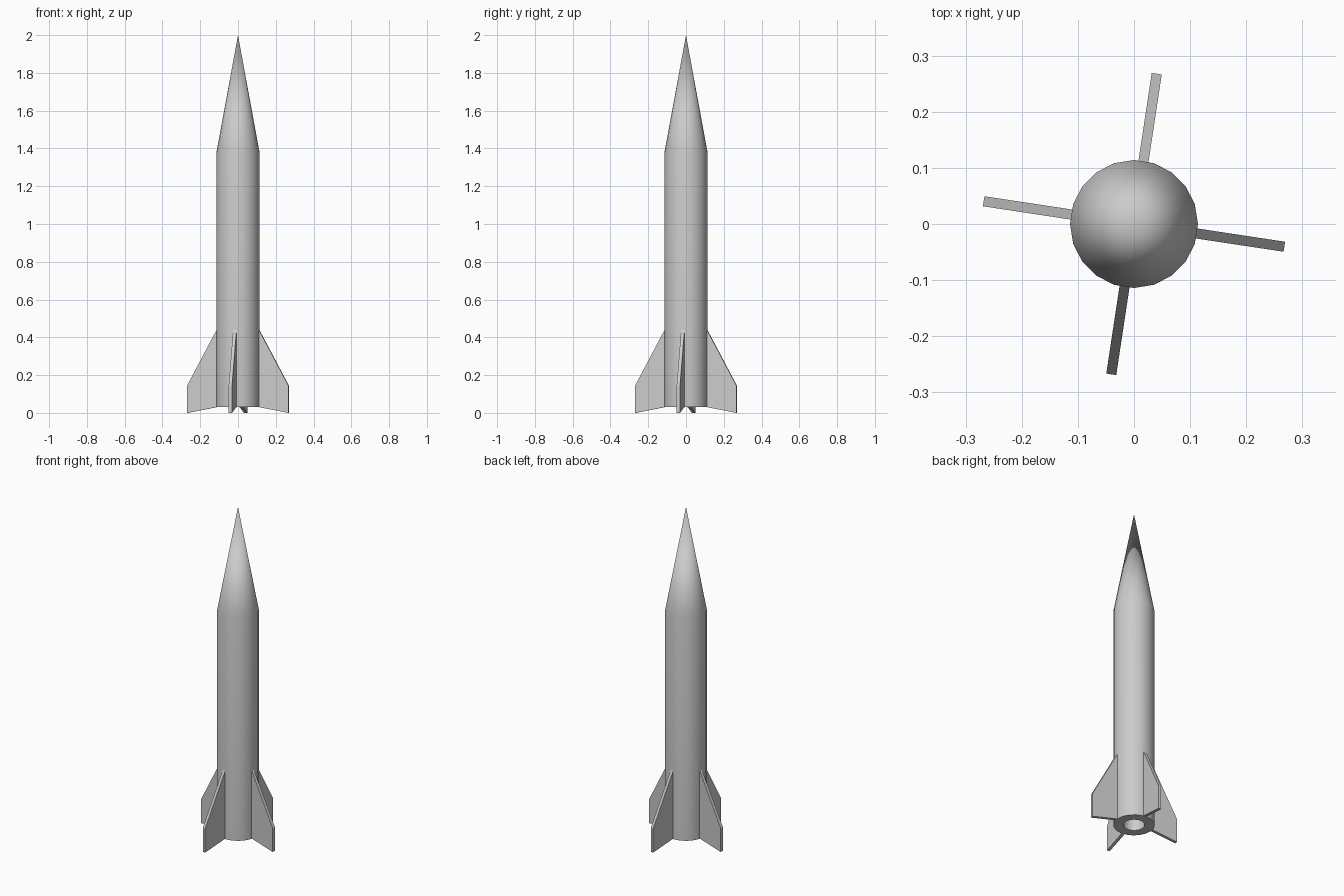
import bpy, bmesh, math
from mathutils import Matrix, Vector

if "Cube" in bpy.data.objects:
    bpy.data.objects.remove(bpy.data.objects["Cube"])

SIDES = 20


def finish(bm, name, smooth):
    bmesh.ops.recalc_face_normals(bm, faces=bm.faces)
    mesh = bpy.data.meshes.new(name)
    bm.to_mesh(mesh)
    bm.free()
    obj = bpy.data.objects.new(name, mesh)
    bpy.context.collection.objects.link(obj)
    if smooth:
        bpy.ops.object.select_all(action='DESELECT')
        obj.select_set(True)
        bpy.context.view_layer.objects.active = obj
        bpy.ops.object.shade_smooth_by_angle(angle=math.radians(30))
    return obj


def lathe(name, profile):
    """Revolve an (r, z) profile around z; ends on the axis close to points."""
    bm = bmesh.new()
    verts = [bm.verts.new((r, 0, z)) for r, z in profile]
    edges = [bm.edges.new(pair) for pair in zip(verts, verts[1:])]
    bmesh.ops.spin(bm, geom=verts + edges, axis=(0, 0, 1), cent=(0, 0, 0),
                   angle=math.tau, steps=SIDES, use_duplicate=False)
    bmesh.ops.remove_doubles(bm, verts=bm.verts, dist=1e-4)
    return finish(bm, name, True)


def fin(name, angle, thickness=0.018):
    """Flat swept fin extruded from a side profile."""
    profile = [(0.105, 0.032), (0.271, 0.0), (0.271, 0.145), (0.105, 0.455)]
    bm = bmesh.new()
    face = bm.faces.new([bm.verts.new((r, -thickness / 2, z)) for r, z in profile])
    ext = bmesh.ops.extrude_face_region(bm, geom=[face])
    moved = [g for g in ext['geom'] if isinstance(g, bmesh.types.BMVert)]
    bmesh.ops.translate(bm, verts=moved, vec=Vector((0, thickness, 0)))
    bm.transform(Matrix.Rotation(angle, 4, 'Z'))
    return finish(bm, name, False)


# Body with nose cone on top and a recessed exhaust opening underneath
lathe("rocket_body", [(0, 0.15), (0.059, 0.15), (0.059, 0.03),
                      (0.114, 0.03), (0.114, 1.38), (0, 2.0)])

# Four fins, each centred on a flat of the body
for i in range(4):
    fin(f"fin_{i + 1}", math.radians(90 * i - 8.6))
